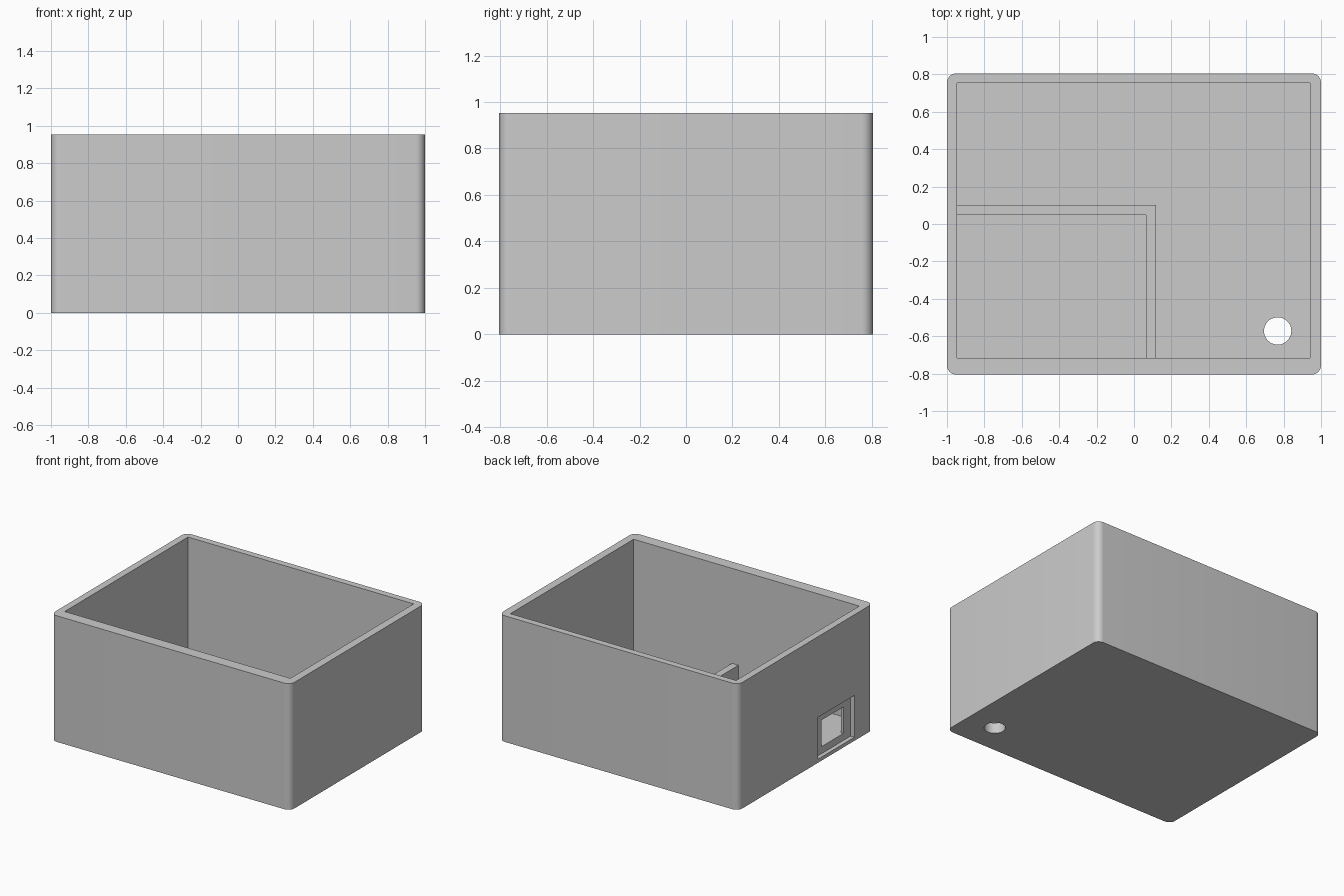
import bpy
import bmesh
from math import sin, cos, pi, radians

cube = bpy.data.objects.get("Cube")
if cube:
    bpy.data.objects.remove(cube, do_unlink=True)

HEIGHT, FLOOR, CORNER = 0.953, 0.08, 0.05
HALF_X, HALF_Y = 1.0, 0.805
LEFT, RIGHT, FRONT, BACK = -0.947, 0.94, -0.717, 0.755   # inner wall planes

grey = bpy.data.materials.new("plain_grey")
grey.use_nodes = True
colour = (0.6, 0.6, 0.6, 1)
grey.diffuse_color = colour
grey.node_tree.nodes["Principled BSDF"].inputs["Base Color"].default_value = colour


def prism(name, outline, z0, z1):
    """Extrude a counter-clockwise outline from z0 up to z1."""
    bm = bmesh.new()
    face = bm.faces.new([bm.verts.new((x, y, z0)) for x, y in outline])
    top = bmesh.ops.extrude_face_region(bm, geom=[face])["geom"]
    verts = [v for v in top if isinstance(v, bmesh.types.BMVert)]
    bmesh.ops.translate(bm, verts=verts, vec=(0, 0, z1 - z0))
    bmesh.ops.recalc_face_normals(bm, faces=bm.faces[:])
    mesh = bpy.data.meshes.new(name)
    bm.to_mesh(mesh)
    bm.free()
    mesh.materials.append(grey)
    obj = bpy.data.objects.new(name, mesh)
    bpy.context.collection.objects.link(obj)
    return obj


def box(name, x0, x1, y0, y1, z0, z1):
    return prism(name, [(x0, y0), (x1, y0), (x1, y1), (x0, y1)], z0, z1)


def arc(cx, cy, r, start, sweep, steps):
    return [(cx + r * cos(start + sweep * i / steps),
             cy + r * sin(start + sweep * i / steps)) for i in range(steps + 1)]


def combine(target, tool, operation):
    mod = target.modifiers.new(tool.name, "BOOLEAN")
    mod.operation, mod.solver, mod.object = operation, "EXACT", tool
    bpy.context.view_layer.objects.active = target
    bpy.ops.object.modifier_apply(modifier=mod.name)
    bpy.data.objects.remove(tool, do_unlink=True)


# Outer shell with rounded vertical corners
ix, iy = HALF_X - CORNER, HALF_Y - CORNER
outline = []
for i, (sx, sy) in enumerate([(1, 1), (-1, 1), (-1, -1), (1, -1)]):
    outline += arc(sx * ix, sy * iy, CORNER, i * pi / 2, pi / 2, 10)
case = prism("open_case", outline, 0, HEIGHT)

# Main cavity
combine(case, box("cavity", LEFT, RIGHT, FRONT, BACK, FLOOR, HEIGHT + 0.1), "DIFFERENCE")

# Low L-shaped divider around one compartment
divider = [(LEFT - 0.02, 0.048), (0.064, 0.048), (0.064, FRONT - 0.02),
           (0.118, FRONT - 0.02), (0.118, 0.102), (LEFT - 0.02, 0.102)]
combine(case, prism("divider", divider, FLOOR - 0.02, 0.235), "UNION")

# Stepped port in the side wall: shallow recess, then through opening
combine(case, box("port_recess", -1.1, -0.968, -0.583, -0.145, 0.027, 0.343), "DIFFERENCE")
combine(case, box("port_opening", -1.1, LEFT + 0.02, -0.497, -0.238, FLOOR, 0.28), "DIFFERENCE")

# Round cable hole through the floor
hole = arc(0.768, -0.572, 0.073, 0, 2 * pi, 48)[:-1]
combine(case, prism("cable_hole", hole, -0.1, FLOOR + 0.1), "DIFFERENCE")

# Smooth rounded surfaces, crisp edges elsewhere
bpy.ops.object.select_all(action="DESELECT")
case.select_set(True)
bpy.context.view_layer.objects.active = case
bpy.ops.object.shade_smooth_by_angle(angle=radians(30))
